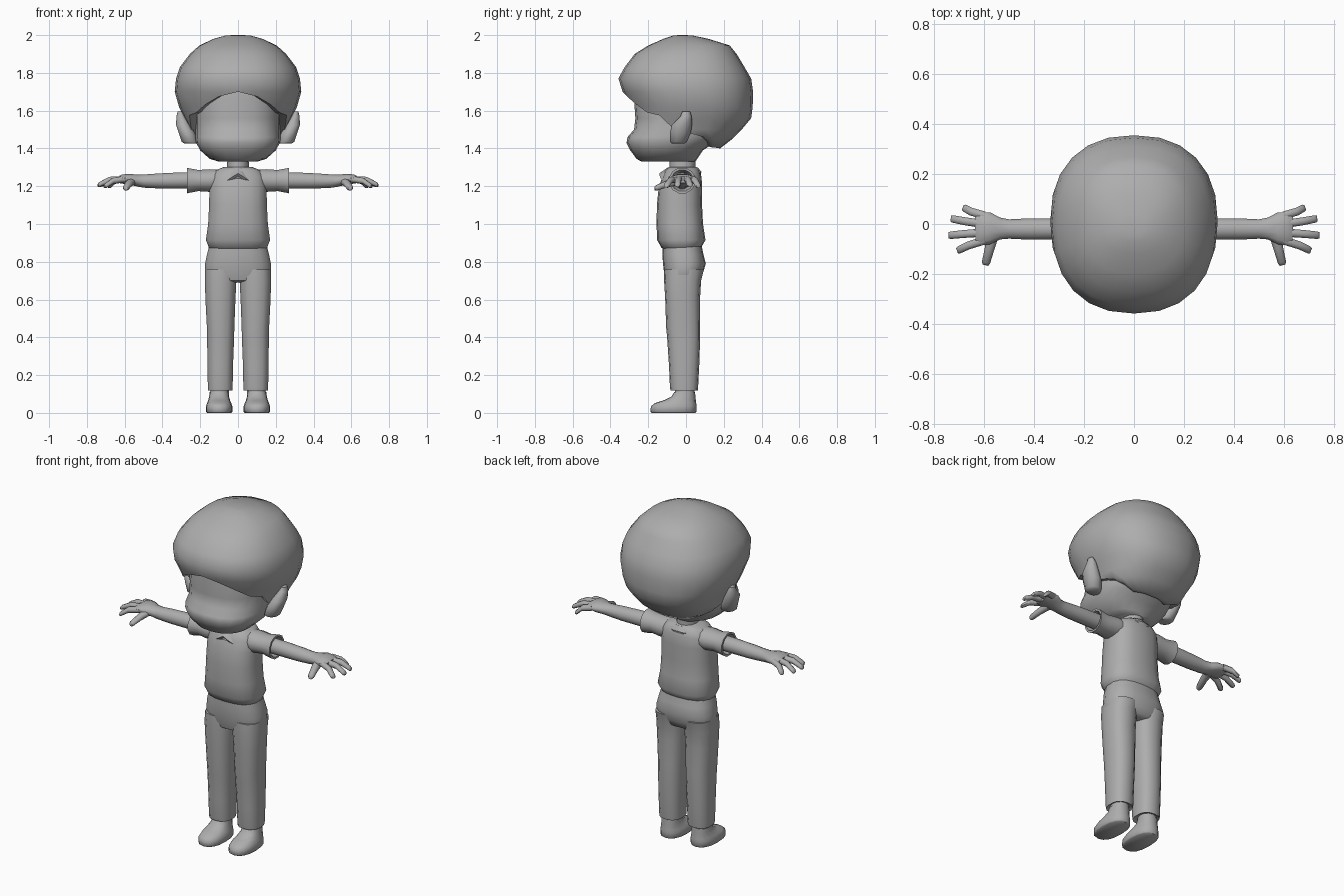
import bpy, bmesh, math
from mathutils import Vector

grey = bpy.data.materials.new("plain grey")
grey.diffuse_color = (0.42, 0.42, 0.42, 1)


def loft(name, rings, mirror=False, angle=50):
    """Skin a list of equal-length point rings, cap both ends."""
    bm = bmesh.new()
    vr = [[bm.verts.new(p) for p in ring] for ring in rings]
    n = len(vr[0])
    for a, b in zip(vr, vr[1:]):
        for i in range(n):
            bm.faces.new((a[i], a[(i + 1) % n], b[(i + 1) % n], b[i]))
    for end in (vr[0], vr[-1]):
        bm.faces.new(end)
    bmesh.ops.remove_doubles(bm, verts=bm.verts, dist=0.0005)
    bmesh.ops.recalc_face_normals(bm, faces=bm.faces)
    me = bpy.data.meshes.new(name)
    bm.to_mesh(me)
    bm.free()
    me.materials.append(grey)
    ob = bpy.data.objects.new(name, me)
    bpy.context.collection.objects.link(ob)
    if mirror:
        ob.modifiers.new("mirror", 'MIRROR').use_clip = False
    bpy.ops.object.select_all(action='DESELECT')
    ob.select_set(True)
    bpy.context.view_layer.objects.active = ob
    bpy.ops.object.shade_smooth_by_angle(angle=math.radians(angle))
    return ob


def spow(v, p):
    return math.copysign(abs(v) ** p, v)


def level(z, rx, yf, yb, cx=0.0, n=16, p=0.8):
    """Horizontal rounded-square ring, starting at the front."""
    cy, ry = (yf + yb) / 2, (yb - yf) / 2
    return [Vector((cx + rx * spow(math.sin(t), p), cy - ry * spow(math.cos(t), p), z))
            for t in (2 * math.pi * i / n for i in range(n))]


def stack(name, rows, mirror=False, **kw):
    return loft(name, [level(*r, **kw) for r in rows], mirror)


def tube(name, rows, n=10, up=Vector((0, 0, 1))):
    """Mirrored limb; rows are (x, y, z, half width, half height)."""
    pts = [Vector(r[:3]) for r in rows]
    side = (pts[-1] - pts[0]).cross(up).normalized()
    rings = [[c + side * r[3] * math.cos(t) + up * r[4] * math.sin(t)
              for t in (2 * math.pi * (i + .5) / n for i in range(n))]
             for c, r in zip(pts, rows)]
    return loft(name, rings, True)


def lerp_table(table, x):
    for a, b in zip(table, table[1:]):
        if x <= b[0]:
            f = (x - a[0]) / (b[0] - a[0])
            return [u + (v - u) * f for u, v in zip(a, b)]
    return list(table[-1])


# head
stack("head", [
    (1.330, .10, -.235, .05), (1.345, .15, -.262, .06), (1.39, .20, -.295, .09),
    (1.43, .222, -.315, .15), (1.46, .226, -.31, .18), (1.50, .225, -.275, .20),
    (1.56, .225, -.268, .2), (1.66, .225, -.275, .2), (1.74, .2, -.26, .2)],
    n=20, p=.82)

# hair shell, trimmed along a hairline that depends on direction
profile = [(1.40, .16, -.15, .18), (1.45, .235, -.20, .245), (1.50, .255, -.25, .295),
           (1.56, .285, -.28, .345), (1.62, .312, -.295, .353), (1.70, .335, -.335, .355),
           (1.77, .328, -.358, .345), (1.83, .308, -.325, .31), (1.90, .255, -.272, .268),
           (1.945, .205, -.2, .232), (1.98, .13, -.12, .12), (1.997, .07, -.07, .04),
           (2.0, .03, -.04, .0)]
hairline = [(0, 1.70), (15, 1.675), (45, 1.59), (60, 1.575), (75, 1.50), (105, 1.46),
            (135, 1.405), (180, 1.40)]
N = 24
rings = []
for row in reversed(profile):
    ring = []
    for i in range(N):
        deg = 360 * i / N
        edge = lerp_table(hairline, min(deg, 360 - deg))[1]
        ring.append(level(*lerp_table(profile, max(row[0], edge)), n=N, p=.87)[i])
    rings.append(ring)
rings.append([Vector((v.x * .84, v.y * .84, v.z + .005)) for v in rings[-1]])
rings.append([Vector((v.x * .2, v.y * .2, 1.72)) for v in rings[-1]])
loft("hair", rings)

# ears
stack("ear", [
    (1.425, .035, -.075, -.01, .25), (1.435, .045, -.085, .005, .255),
    (1.48, .045, -.085, .025, .27), (1.525, .04, -.075, .032, .29),
    (1.57, .025, -.03, .03, .302), (1.595, .012, -.02, .022, .308)],
    mirror=True, n=10, p=1)

# neck
stack("neck", [(1.24, .062, -.09, .05), (1.36, .055, -.085, .05)], n=12, p=1)

# collar with two pointed front flaps
flap = [(0, 1.262), (30, 1.225), (60, 1.25), (180, 1.27)]
drop = [lerp_table(flap, min(d, 360 - d))[1] for d in range(0, 360, 15)]


def collar_ring(z, rx, yf, yb, offset):
    ring = level(z, rx, yf, yb, n=N, p=1)
    for v, d in zip(ring, drop):
        v.z = d + offset if offset is not None else z
    return ring


loft("collar", [collar_ring(1.295, .055, -.085, .05, None),
                collar_ring(1.30, .07, -.095, .062, None),
                collar_ring(0, .115, -.142, .082, .006),
                collar_ring(0, .11, -.13, .078, -.008)])

# shirt body
stack("shirt", [
    (.865, .14, -.115, .07), (.875, .156, -.13, .08), (.915, .172, -.153, .103),
    (1.0, .16, -.156, .09), (1.1, .155, -.154, .085), (1.19, .153, -.145, .086),
    (1.25, .148, -.125, .082), (1.285, .12, -.11, .07), (1.302, .075, -.09, .055)], n=18)

# sleeves, hollow at the cuff
tube("sleeve", [
    (.09, -.02, 1.235, .07, .055), (.15, -.02, 1.23, .075, .062), (.21, -.02, 1.23, .064, .058),
    (.262, -.02, 1.23, .072, .068), (.27, -.02, 1.23, .072, .07), (.27, -.02, 1.23, .06, .058),
    (.235, -.02, 1.23, .045, .045)], n=12)

# arms and palms
tube("arm", [
    (.2, -.02, 1.232, .045, .045), (.32, -.02, 1.23, .044, .044), (.42, -.02, 1.228, .044, .041),
    (.50, -.02, 1.227, .04, .036), (.535, -.018, 1.23, .045, .032),
    (.575, -.017, 1.237, .066, .03), (.615, -.02, 1.238, .068, .025),
    (.635, -.022, 1.234, .06, .017)], n=12)

# fingers, each from a knuckle to a tip
for label, y0, x1, y1, dz in (("little", .034, .685, .066, -.006), ("ring", .0, .733, .022, 0),
                              ("middle", -.034, .742, -.046, 0), ("index", -.066, .708, -.107, -.006)):
    x0, xm, ym = .60, (.60 + x1) / 2 + .01, (y0 + y1) / 2
    tube(label + "_finger", [
        (x0, y0, 1.238, .018, .018), (xm, ym, 1.234 + dz, .017, .017),
        (x1 - .008, y1 - (y1 - y0) * .08, 1.209 + dz, .016, .014),
        (x1, y1, 1.205 + dz, .012, .009)], n=8)
tube("thumb", [
    (.565, -.045, 1.225, .026, .022), (.578, -.10, 1.213, .021, .02),
    (.592, -.155, 1.192, .018, .016), (.594, -.165, 1.188, .012, .01)], n=8)

# trousers: hips, then one mirrored leg
stack("trouser_hips", [
    (.69, .09, -.07, .05), (.70, .165, -.105, .075), (.735, .178, -.115, .088),
    (.79, .176, -.122, .105), (.84, .166, -.125, .092), (.90, .15, -.122, .08)], n=18)
stack("trouser_leg", [
    (.125, .058, -.072, .05, .095), (.118, .066, -.082, .062, .094),
    (.135, .067, -.085, .064, .094), (.25, .069, -.09, .07, .094), (.40, .073, -.1, .075, .092),
    (.45, .074, -.105, .075, .092), (.60, .081, -.11, .074, .093), (.70, .085, -.116, .08, .092),
    (.76, .085, -.115, .095, .09)], mirror=True, n=14)

# ankles and shoes
stack("ankle", [(.05, .052, -.065, .048, .1), (.15, .048, -.055, .045, .096)],
      mirror=True, n=12, p=.9)
stack("shoe", [
    (0, .064, -.182, .05, .1), (.006, .07, -.188, .055, .1), (.035, .07, -.186, .056, .1),
    (.052, .064, -.165, .054, .1), (.066, .058, -.12, .052, .1),
    (.085, .053, -.078, .05, .1), (.11, .05, -.062, .048, .1)], mirror=True, n=16, p=.85)
